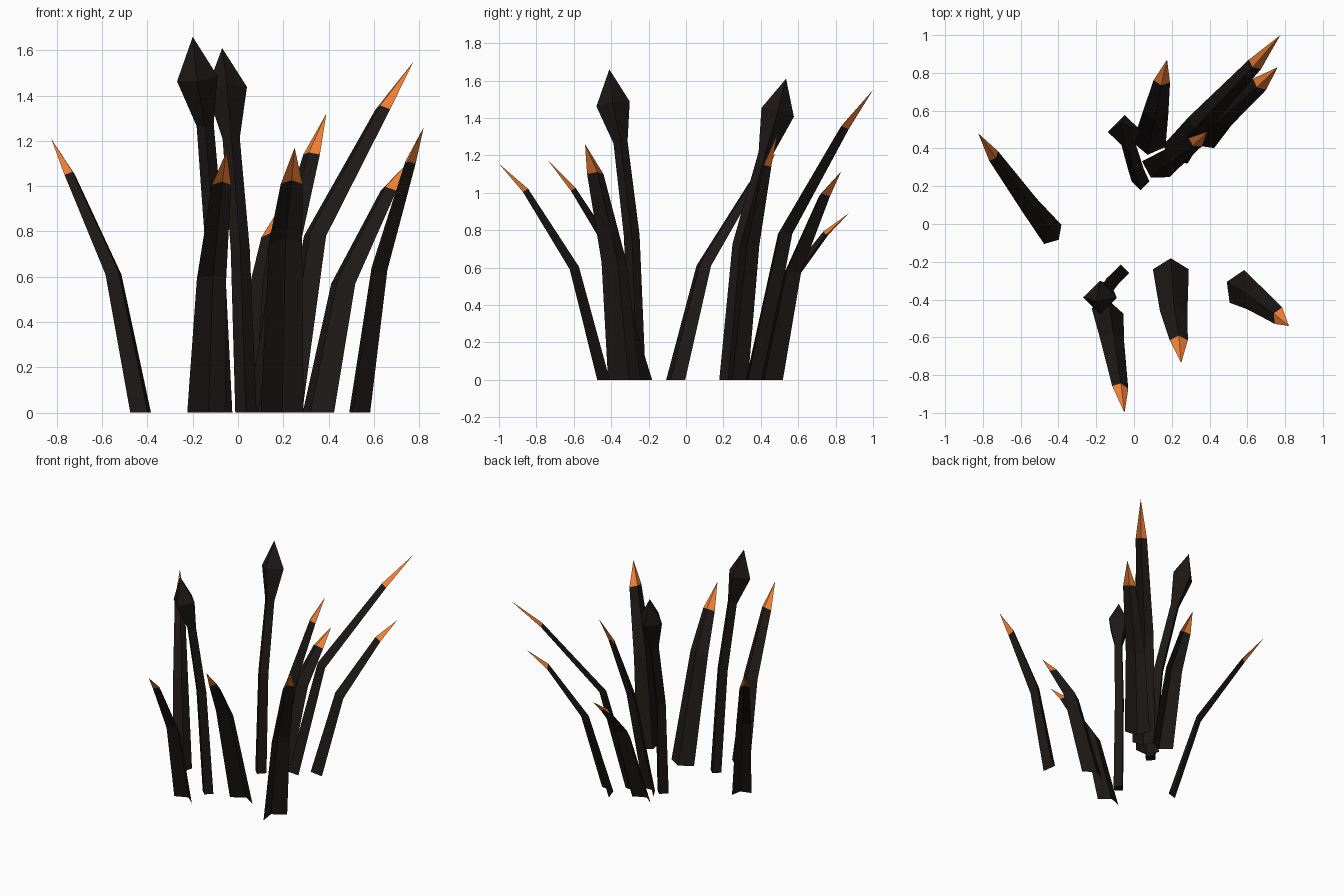
import bpy, math
from mathutils import Vector as V

if "Cube" in bpy.data.objects:
    bpy.data.objects.remove(bpy.data.objects["Cube"])


def material(name, rgb):
    m = bpy.data.materials.new(name)
    m.diffuse_color = (*rgb, 1)
    m.use_nodes = True
    m.node_tree.nodes["Principled BSDF"].inputs["Base Color"].default_value = m.diffuse_color
    return m


DARK = material("dark_stalk", (0.012, 0.009, 0.008))
ORANGE = material("orange_tip", (0.9, 0.22, 0.035))


def add(name, verts, faces, tip_faces=()):
    me = bpy.data.meshes.new(name)
    me.from_pydata([tuple(v) for v in verts], [], faces)
    me.materials.append(DARK)
    me.materials.append(ORANGE)
    for i in tip_faces:
        me.polygons[i].material_index = 1
    ob = bpy.data.objects.new(name, me)
    bpy.context.collection.objects.link(ob)


def tangent(path, i):
    # level base ring, bisecting direction further up
    if i == 0:
        return V((0, 0, 1))
    return ((path[i] - path[i - 1]).normalized() +
            (path[i + 1] - path[i]).normalized()).normalized()


# Folded leaf: two strips meeting in a keel on the inner side, orange tip
def blade(name, angle, size, *points):
    path = [V(p) for p in points]
    a = math.radians(angle)
    w = V((math.cos(a), math.sin(a), 0))
    lean = path[-1] - path[0]
    lean.z = 0
    verts = []
    for i, half in enumerate((0.095, 0.073, 0.048)):
        n = w.cross(tangent(path, i)).normalized()
        if n.dot(lean) > 0:
            n = -n
        h = half * size
        verts += [path[i] - w * h, path[i] + n * h * 0.62, path[i] + w * h]
    verts.append(path[3])
    faces = []
    for r in (0, 3):
        for c in (0, 1):
            k = r + c
            faces.append((k, k + 1, k + 4, k + 3))
    faces += [(6, 7, 9), (7, 8, 9)]
    add(name, verts, faces, (4, 5))


# Four-sided stem swelling into a pointed head
def bulrush(name, radii, *points):
    path = [V(p) for p in points]
    verts = []
    for i, r in enumerate(radii):
        t = tangent(path, i)
        u = (V((1, 0, 0)) - t * t.x).normalized()
        v = t.cross(u)
        verts += [path[i] + u * r, path[i] + v * r,
                  path[i] - u * r, path[i] - v * r]
    verts.append(path[-1])
    top = len(verts) - 1
    faces = [(3, 2, 1, 0)]
    for k in range(len(radii) - 1):
        for j in range(4):
            b, q = 4 * k, (j + 1) % 4
            faces.append((b + j, b + q, b + 4 + q, b + 4 + j))
    faces += [(top - 4 + j, top - 4 + (j + 1) % 4, top) for j in range(4)]
    add(name, verts, faces)


# Leaves: width angle, size, then base, bend, tip start, tip
blade("leaf_left", 48, 0.72, (-.43, -.055, 0), (-.55, .095, .61), (-.743, .36, 1.05), (-.825, .48, 1.21))
blade("leaf_front_left", -10, 0.9, (-.14, -.46, 0), (-.117, -.61, .59), (-.073, -.865, 1.005), (-.05, -1, 1.155))
blade("leaf_front", 0, 1.0, (.195, -.24, 0), (.21, -.46, .75), (.237, -.615, 1.01), (.25, -.735, 1.17))
blade("leaf_right", 66, 1.0, (.545, -.33, 0), (.63, -.385, .63), (.765, -.485, 1.1), (.82, -.54, 1.26))
blade("leaf_back_short", -8, 0.92, (.08, .42, 0), (.115, .59, .55), (.147, .755, .775), (.175, .87, .89))
blade("leaf_back_inner", -30, 0.88, (.115, .29, 0), (.215, .36, .72), (.325, .435, 1.14), (.39, .49, 1.32))
blade("leaf_back_tall", -38, 0.85, (.22, .37, 0), (.34, .53, .78), (.64, .845, 1.34), (.775, 1, 1.55))
blade("leaf_back_right", -40, 0.95, (.355, .46, 0), (.465, .57, .57), (.665, .74, .98), (.76, .83, 1.115))

# Bulrushes: ring radii, then ring centres and the tip
bulrush("bulrush_front", (.045, .042, .038, .09),
        (-.07, -.26, 0), (-.105, -.29, .77), (-.145, -.35, 1.27), (-.18, -.39, 1.475), (-.2, -.41, 1.66))
bulrush("bulrush_back", (.047, .042, .038, .09),
        (.035, .225, 0), (.01, .29, .72), (-.03, .425, 1.21), (-.05, .49, 1.43), (-.07, .535, 1.61))
